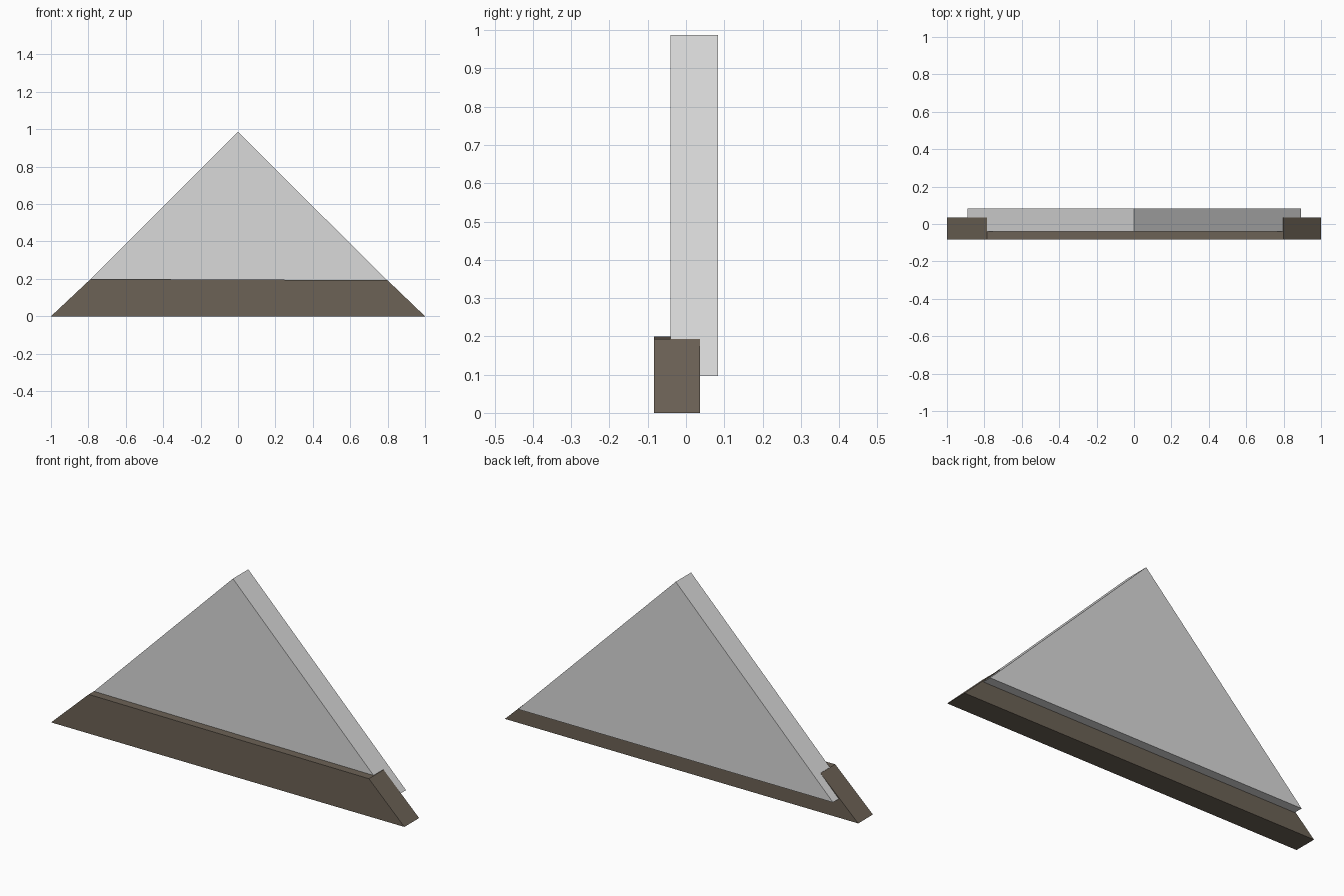
import bpy
import bmesh

if "Cube" in bpy.data.objects:
    bpy.data.objects.remove(bpy.data.objects["Cube"])


def material(name, rgb):
    mat = bpy.data.materials.new(name)
    mat.diffuse_color = (*rgb, 1.0)
    mat.use_nodes = True
    mat.node_tree.nodes["Principled BSDF"].inputs["Base Color"].default_value = mat.diffuse_color
    return mat


def prism(name, outline, y_front, y_back, mat):
    """Extrude an outline drawn in the x-z plane from y_front to y_back."""
    bm = bmesh.new()
    face = bm.faces.new([bm.verts.new((x, y_front, z)) for x, z in outline])
    result = bmesh.ops.extrude_face_region(bm, geom=[face])
    verts = [v for v in result["geom"] if isinstance(v, bmesh.types.BMVert)]
    bmesh.ops.translate(bm, verts=verts, vec=(0, y_back - y_front, 0))
    bmesh.ops.recalc_face_normals(bm, faces=bm.faces)
    mesh = bpy.data.meshes.new(name)
    bm.to_mesh(mesh)
    bm.free()
    mesh.materials.append(mat)
    obj = bpy.data.objects.new(name, mesh)
    bpy.context.collection.objects.link(obj)
    return obj


grey = material("light grey", (0.70, 0.70, 0.70))
brown = material("dark brown", (0.150, 0.122, 0.092))

# Triangular gable panel, set back behind the board
prism("gable_panel", [(-0.89, 0.096), (0.893, 0.096), (0.0, 0.987)],
      -0.041, 0.083, grey)

# Base board with mitred ends and a slightly sloping top edge
prism("base_board", [(-1.0, 0.0), (1.0, 0.0), (0.799, 0.193), (-0.787, 0.2)],
      -0.083, 0.036, brown)
